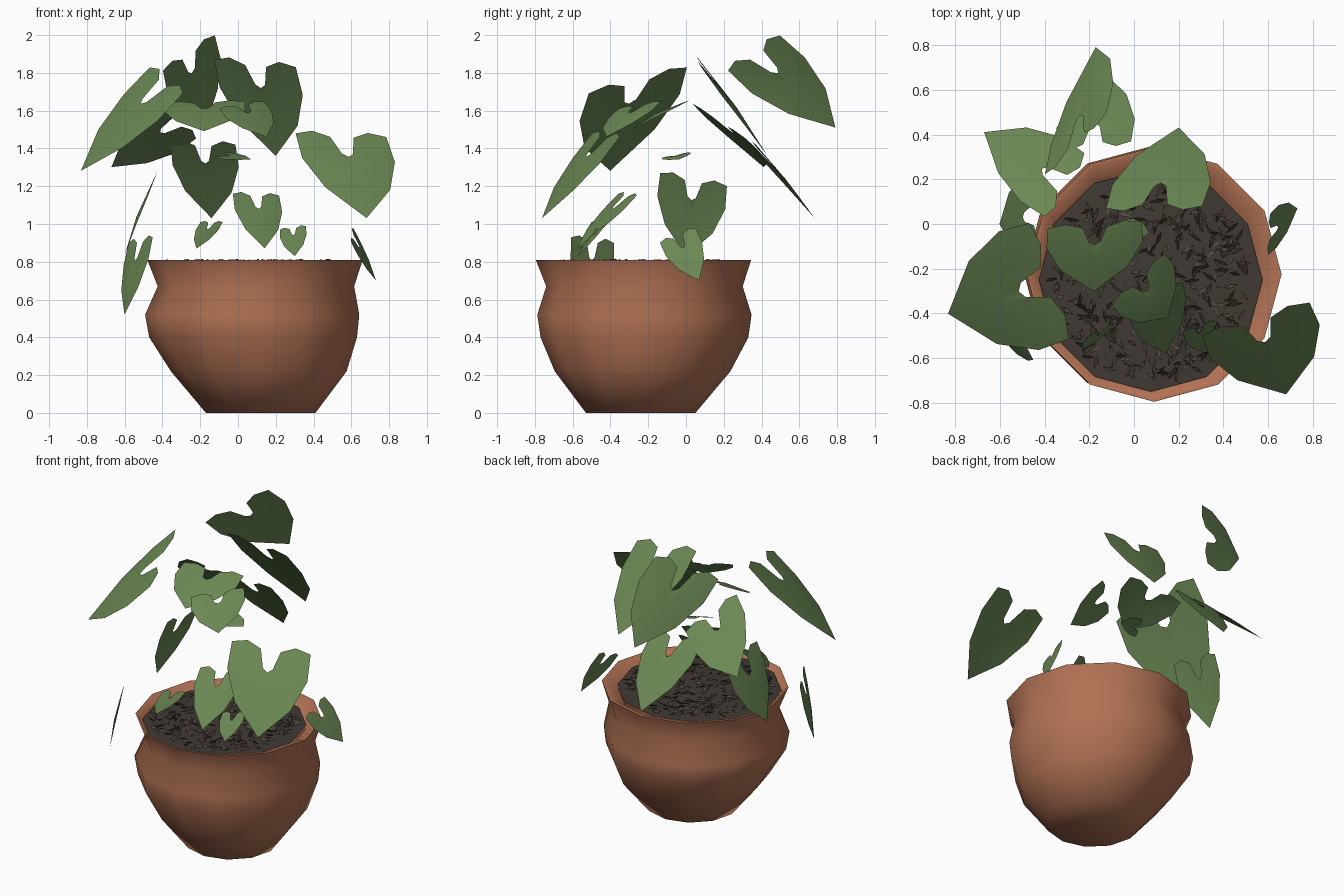
import bpy, math, random
from mathutils import Vector

if "Cube" in bpy.data.objects:
    bpy.data.objects.remove(bpy.data.objects["Cube"])

random.seed(4)


def material(name, rgb):
    m = bpy.data.materials.new(name)
    m.diffuse_color = (*rgb, 1)
    m.use_nodes = True
    m.node_tree.nodes["Principled BSDF"].inputs["Base Color"].default_value = m.diffuse_color
    return m


LEAF = material("leaf green", (0.145, 0.245, 0.088))
CLAY = material("terracotta", (0.44, 0.167, 0.088))
SOIL = material("dark soil", (0.053, 0.042, 0.035))
BARK = material("bark chips", (0.085, 0.072, 0.048))


def make(name, verts, faces, mat, smooth=False):
    me = bpy.data.meshes.new(name)
    me.from_pydata([tuple(v) for v in verts], [], faces)
    me.materials.append(mat)
    for p in me.polygons:
        p.use_smooth = smooth
    me.update()
    ob = bpy.data.objects.new(name, me)
    bpy.context.collection.objects.link(ob)
    return ob


# Pot: slightly lopsided lathe, rings of (radius, height, centre x, centre y)
SIDES = 12
RINGS = [(0.29, 0.0, 0.12, -0.24), (0.465, 0.22, 0.11, -0.23),
         (0.55, 0.40, 0.08, -0.22), (0.567, 0.52, 0.075, -0.22),
         (0.52, 0.67, 0.095, -0.22), (0.57, 0.81, 0.09, -0.225),
         (0.55, 0.81, 0.085, -0.23), (0.49, 0.75, 0.08, -0.25)]
verts, faces = [], []
for r, z, cx, cy in RINGS:
    for i in range(SIDES):
        a = 2 * math.pi * i / SIDES
        verts.append((cx + r * math.cos(a), cy + r * math.sin(a), z))
for k in range(len(RINGS) - 1):
    for i in range(SIDES):
        j = (i + 1) % SIDES
        faces.append((k * SIDES + i, k * SIDES + j,
                      (k + 1) * SIDES + j, (k + 1) * SIDES + i))
faces.append(tuple(reversed(range(SIDES))))
pot = make("pot", verts, faces, CLAY)
bpy.context.view_layer.objects.active = pot
pot.select_set(True)
bpy.ops.object.shade_smooth_by_angle(angle=math.radians(75))

# Soil: disc with a low crown
verts = [(0.075, -0.25, 0.795)]
for i in range(SIDES):
    a = 2 * math.pi * i / SIDES
    verts.append((0.075 + 0.5 * math.cos(a), -0.25 + 0.5 * math.sin(a), 0.78))
make("soil", verts, [(0, i + 1, (i + 1) % SIDES + 1) for i in range(SIDES)], SOIL)

# Bark chips scattered on the soil
verts, faces = [], []
for _ in range(420):
    a, r = random.uniform(0, 6.283), 0.45 * math.sqrt(random.random())
    c = Vector((0.075 + r * math.cos(a), -0.25 + r * math.sin(a),
                random.uniform(0.79, 0.805)))
    t = random.uniform(0, 6.283)
    d = Vector((math.cos(t), math.sin(t), random.uniform(-0.3, 0.3))) * random.uniform(0.02, 0.04)
    s = Vector((-math.sin(t), math.cos(t), random.uniform(-1.5, 1.5))) * 0.008
    n = len(verts)
    verts += [c - d, c + s, c + d, c - s]
    faces.append((n, n + 1, n + 2, n + 3))
chips = make("bark_chips", verts, faces, SOIL)
chips.data.materials.append(BARK)
for p in chips.data.polygons:
    p.material_index = p.index % 2

# Leaves: heart outline stretched between two lobe corners and a tip
HALF = [(0.12, 0.24), (0.25, 0.03), (0.6, -0.04), (0.98, 0.0), (1.0, 0.3), (0.7, 0.65)]
OUTLINE = [(0, 0.28)] + HALF + [(0, 1)] + [(-u, v) for u, v in reversed(HALF)]


def leaf(name, left, right, tip):
    left, right, tip = Vector(left), Vector(right), Vector(tip)
    mid = (left + right) / 2
    across, along = (right - left) / 2, tip - mid
    n = across.cross(along).normalized()
    if n.z < 0:
        n = -n
    bulge = 0.09 * across.length

    def at(u, v):
        lift = (1 - abs(u)) * (1 - abs(2 * v - 1) * 0.9)
        return mid + across * u + along * v + n * bulge * lift

    pts = [at(0, 0.5)] + [at(u, v) for u, v in OUTLINE]
    k = len(OUTLINE)
    make(name, pts, [(0, i + 1, (i + 1) % k + 1) for i in range(k)], LEAF, True)


leaf("leaf_front_right", (0.30, -0.50, 1.48), (0.79, -0.35, 1.46), (0.68, -0.76, 1.03))
leaf("leaf_left_big", (-0.47, 0.01, 1.83), (-0.29, -0.52, 1.69), (-0.83, -0.40, 1.28))
leaf("leaf_back_top", (-0.40, 0.22, 1.81), (-0.12, 0.50, 2.0), (-0.17, 0.79, 1.51))
leaf("leaf_top_right", (-0.13, 0.07, 1.87), (0.31, 0.08, 1.83), (0.20, 0.43, 1.36))
leaf("leaf_back_left", (-0.40, 0.03, 1.64), (-0.22, 0.32, 1.45), (-0.67, 0.41, 1.30))
leaf("leaf_back_low", (-0.36, 0.33, 1.43), (-0.01, 0.37, 1.42), (-0.14, 0.68, 1.03))
leaf("leaf_centre", (-0.39, -0.02, 1.64), (0.04, 0.01, 1.65), (-0.18, -0.30, 1.49))
leaf("leaf_centre_front", (-0.10, -0.36, 1.61), (0.14, -0.13, 1.65), (0.15, -0.42, 1.46))
leaf("leaf_left_hanging", (-0.43, -0.14, 1.27), (-0.46, 0.22, 1.20), (-0.60, 0.0, 0.83))
leaf("leaf_left_low", (-0.45, -0.61, 0.93), (-0.58, -0.38, 0.90), (-0.60, -0.50, 0.52))
leaf("leaf_right_low", (0.60, -0.14, 0.90), (0.61, 0.05, 0.98), (0.73, 0.07, 0.70))
leaf("leaf_front_small", (-0.03, -0.36, 1.16), (0.22, -0.26, 1.15), (0.14, -0.58, 0.87))
leaf("leaf_sprout_right", (0.22, -0.48, 0.97), (0.36, -0.43, 0.99), (0.30, -0.57, 0.83))
leaf("leaf_sprout_left", (-0.20, -0.50, 1.01), (-0.08, -0.44, 1.01), (-0.22, -0.56, 0.87))
leaf("leaf_sprout_centre", (-0.12, -0.13, 1.35), (-0.05, 0.02, 1.38), (0.07, -0.04, 1.34))
